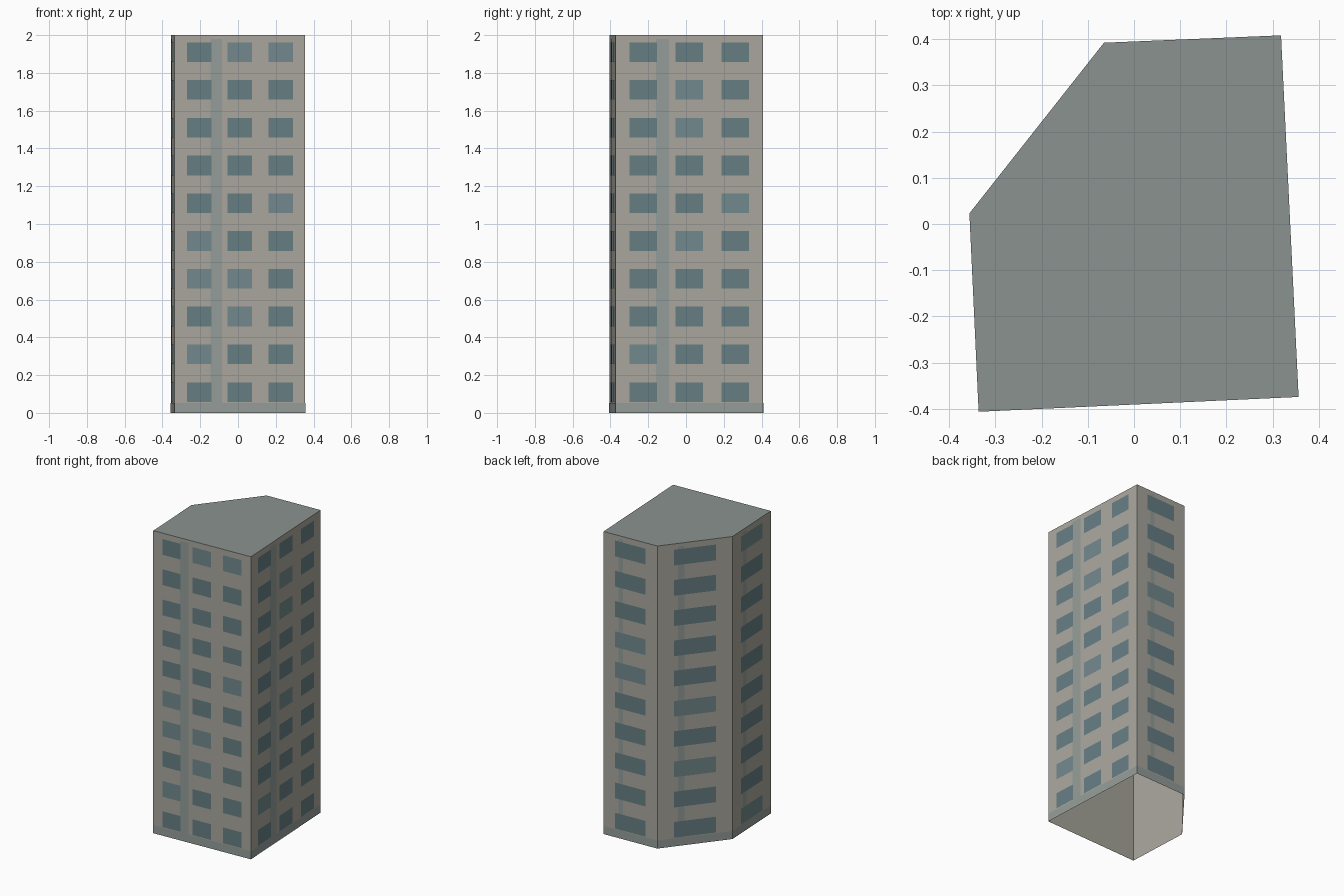
import bpy, random
from mathutils import Vector

if "Cube" in bpy.data.objects:
    bpy.data.objects.remove(bpy.data.objects["Cube"])

random.seed(4)
H = 2.0
# Footprint, counter-clockwise from the front left corner
PLAN = [Vector(p) for p in ((-0.336, -0.406), (0.356, -0.374), (0.318, 0.408),
                            (-0.065, 0.392), (-0.356, 0.023))]
COLUMNS = [3, 3, 1, 1, 1]      # windows across each wall
FLOORS = 10


def material(name, rgb):
    m = bpy.data.materials.new(name)
    m.diffuse_color = (*rgb, 1)
    m.use_nodes = True
    m.node_tree.nodes["Principled BSDF"].inputs["Base Color"].default_value = m.diffuse_color
    return m


def add_mesh(name, verts, faces, mat):
    me = bpy.data.meshes.new(name)
    me.from_pydata([tuple(v) for v in verts], [], faces)
    me.materials.append(mat)
    ob = bpy.data.objects.new(name, me)
    bpy.context.collection.objects.link(ob)
    return ob


def panel(wall, t0, t1, z0, z1, offset):
    """Corners of a rectangle lying just outside one wall."""
    a, b = PLAN[wall], PLAN[(wall + 1) % len(PLAN)]
    d = (b - a).normalized()
    out = Vector((d.y, -d.x)) * offset
    p, q = a.lerp(b, t0) + out, a.lerp(b, t1) + out
    return [(p.x, p.y, z0), (q.x, q.y, z0), (q.x, q.y, z1), (p.x, p.y, z1)]


def panels(name, quads, mat):
    verts = [v for q in quads for v in q]
    faces = [tuple(range(4 * i, 4 * i + 4)) for i in range(len(quads))]
    return add_mesh(name, verts, faces, mat)


concrete = material("concrete", (0.40, 0.39, 0.34))
trim = material("trim", (0.30, 0.34, 0.32))
roofing = material("roofing", (0.26, 0.29, 0.275))
glass = material("glass", (0.135, 0.21, 0.23))
glass_light = material("glass_light", (0.17, 0.25, 0.265))

n = len(PLAN)
# Outer walls, open underneath
ring = [(p.x, p.y, z) for z in (0, H) for p in PLAN]
add_mesh("walls", ring, [(i, (i + 1) % n, n + (i + 1) % n, n + i) for i in range(n)], concrete)
# Flat roof
add_mesh("roof", [(p.x, p.y, H) for p in PLAN], [tuple(range(n))], roofing)
# Plinth band and one vertical strip per wall
panels("base_band", [panel(w, 0, 1, 0, 0.053, 0.001) for w in range(n)], trim)
panels("vertical_strips", [panel(w, 0.276, 0.363, 0.053, 1.98, 0.001) for w in range(n)], trim)

# Window grid, a few panes slightly lighter
dark, light = [], []
for w, cols in enumerate(COLUMNS):
    pitch = 0.934 / cols
    for c in range(cols):
        mid = 0.033 + pitch * (c + 0.5)
        for f in range(FLOORS):
            z = 0.11 + 0.2 * f
            group = light if random.random() < 0.2 else dark
            group.append(panel(w, mid - 0.3 * pitch, mid + 0.3 * pitch, z - 0.052, z + 0.052, 0.002))
panels("windows", dark, glass)
panels("light_windows", light, glass_light)
